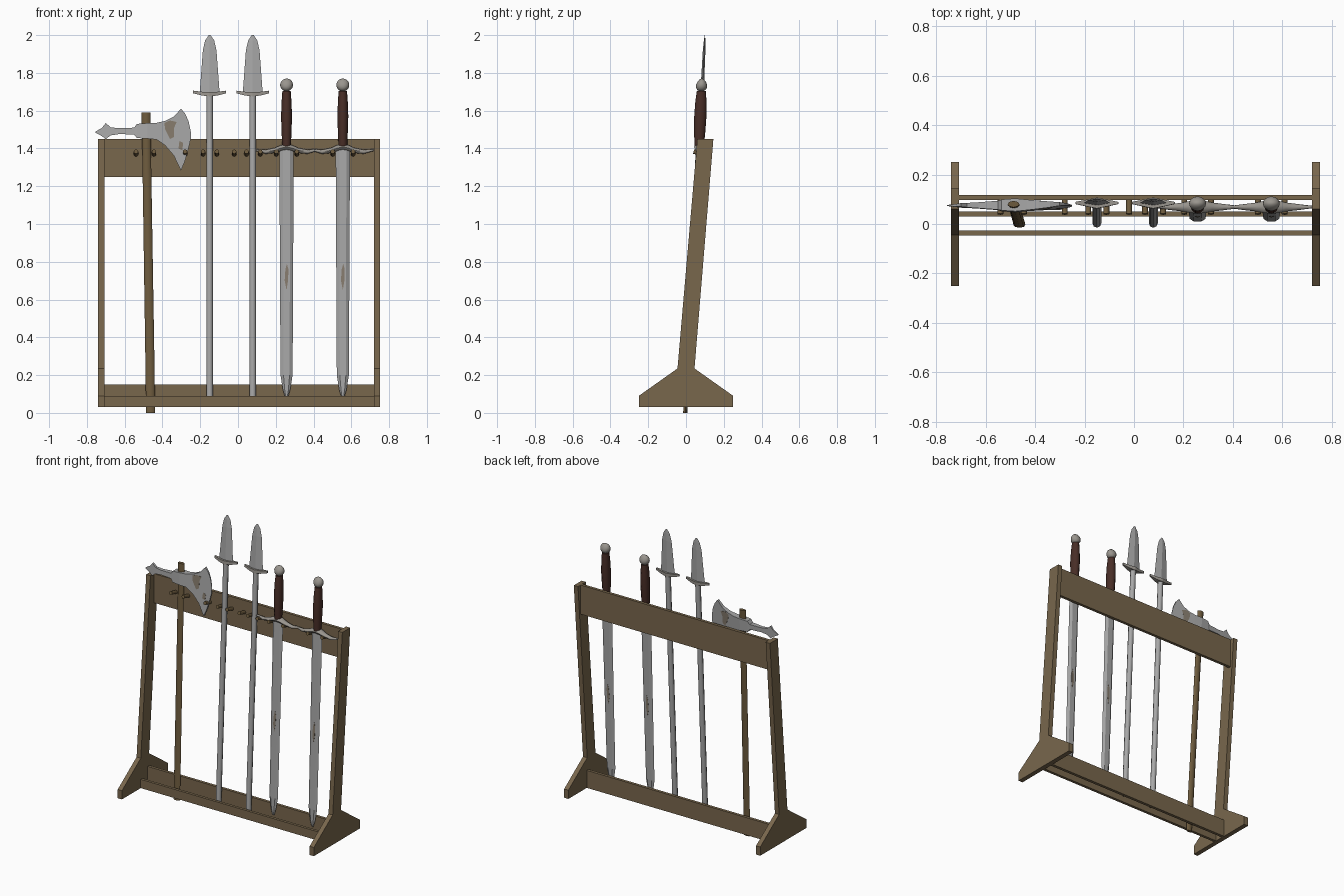
import bpy, bmesh
from math import cos, sin, pi, radians, sqrt
from mathutils import Vector

cube = bpy.data.objects.get("Cube")
if cube:
    bpy.data.objects.remove(cube, do_unlink=True)


def material(name, r, g, b):
    m = bpy.data.materials.new(name)
    m.use_nodes = True
    m.diffuse_color = (r, g, b, 1)
    m.node_tree.nodes["Principled BSDF"].inputs["Base Color"].default_value = (r, g, b, 1)
    return m


WOOD = material("rack wood", 0.19, 0.135, 0.073)
HAFT = material("haft wood", 0.155, 0.105, 0.048)
STEEL = material("steel", 0.39, 0.39, 0.39)
FITTING = material("dull fitting metal", 0.32, 0.30, 0.27)
LEATHER = material("grip leather", 0.065, 0.027, 0.02)
RUST = material("worn steel", 0.24, 0.20, 0.155)


def finish(name, bm, mat, lean=(0, 0), smooth=False):
    """Lean the mesh back (offset, slope) and turn it into an object."""
    for v in bm.verts:
        v.co.y += lean[0] + lean[1] * v.co.z
    bmesh.ops.recalc_face_normals(bm, faces=bm.faces)
    me = bpy.data.meshes.new(name)
    bm.to_mesh(me)
    bm.free()
    me.materials.append(mat)
    ob = bpy.data.objects.new(name, me)
    bpy.context.collection.objects.link(ob)
    if smooth:
        bpy.ops.object.select_all(action="DESELECT")
        ob.select_set(True)
        bpy.context.view_layer.objects.active = ob
        bpy.ops.object.shade_smooth_by_angle(angle=radians(50))
    return ob


def loft(name, stations, sides, mat, x=0, axis="z", lean=(0, 0), square=False, smooth=False):
    """Stations: (place on axis, sideways centre, half width, half depth)."""
    bm = bmesh.new()
    rings = []
    turn, grow = (pi / 4, sqrt(2)) if square else (0, 1)
    for t, c, a, b in stations:
        ring = []
        for i in range(sides):
            ang = turn + 2 * pi * i / sides
            u, y = c + a * grow * cos(ang), b * grow * sin(ang)
            ring.append(bm.verts.new((x + u, y, t) if axis == "z" else (x + t, y, u)))
        rings.append(ring)
    for r, s in zip(rings, rings[1:]):
        for i in range(sides):
            j = (i + 1) % sides
            bm.faces.new((r[i], r[j], s[j], s[i]))
    bm.faces.new(rings[0])
    bm.faces.new(rings[-1])
    return finish(name, bm, mat, lean, smooth)


def prism(name, lower, upper, mat, lean=(0, 0)):
    """Solid between two matching outlines."""
    bm = bmesh.new()
    p = [bm.verts.new(v) for v in lower]
    q = [bm.verts.new(v) for v in upper]
    bm.faces.new(p)
    bm.faces.new(q)
    for i in range(len(p)):
        j = (i + 1) % len(p)
        bm.faces.new((p[i], p[j], q[j], q[i]))
    return finish(name, bm, mat, lean)


def rail(name, y0, y1, z0, z1):
    ring = [(y0, z0), (y1, z0), (y1, z1), (y0, z1)]
    return prism(name, [(-0.715, *p) for p in ring], [(0.725, *p) for p in ring], WOOD)


def worn_patch(name, outline, depth, lean):
    """Thin plates on both faces of a blade; depth(x) is its half thickness."""
    for side, word in ((-1, "front"), (1, "back")):
        prism(f"{name}_{word}",
              [(x, side * (depth(x) - 0.002), z) for x, z in outline],
              [(x, side * (depth(x) + 0.001), z) for x, z in outline], RUST, lean)


# Rack: two leaning ends with splayed feet, and three rails
end = [(-0.25, 0.03), (0.25, 0.03), (0.25, 0.09), (0.045, 0.235),
       (0.145, 1.45), (0.06, 1.45), (-0.045, 0.235), (-0.25, 0.09)]
for name, x in (("right_end", -0.74), ("left_end", 0.72)):
    prism(name, [(x, *p) for p in end], [(x + 0.032, *p) for p in end], WOOD)
rail("top_rail", 0.097, 0.117, 1.25, 1.45)
rail("bottom_back_rail", 0.03, 0.05, 0.03, 0.15)
rail("bottom_front_rail", -0.046, -0.027, 0.03, 0.09)

# Pegs that hold the weapons, tilted up towards the front
for i, x in enumerate((-0.54, -0.445, -0.28, -0.185, -0.112, -0.02,
                       0.045, 0.118, 0.203, 0.311, 0.501, 0.609)):
    bm = bmesh.new()
    bmesh.ops.create_cone(bm, cap_ends=True, segments=8, radius1=0.012, radius2=0.012, depth=0.07)
    aim = Vector((0, -0.97, 0.24)).to_track_quat("Z", "Y")
    for v in bm.verts:
        v.co = aim @ v.co + Vector((x, 0.074, 1.375))
    finish(f"peg_{i + 1}", bm, HAFT, smooth=True)

# Spears
SPEAR = (0.0, 0.05)
for n, x in enumerate((-0.15, 0.078), 1):
    loft(f"spear_shaft_{n}", [(0.06, 0, 0.018, 0.018), (1.69, 0, 0.018, 0.018)],
         8, STEEL, x, lean=SPEAR, smooth=True)
    loft(f"spear_guard_{n}", [(-0.087, 1.699, 0.007, 0.004), (-0.04, 1.69, 0.01, 0.014),
                              (0, 1.688, 0.012, 0.022), (0.04, 1.69, 0.01, 0.014),
                              (0.087, 1.699, 0.007, 0.004)],
         4, FITTING, x, "x", SPEAR, square=True)
    loft(f"spear_blade_{n}", [(1.69, 0, 0.053, 0.009), (1.92, 0, 0.036, 0.007),
                              (1.972, 0, 0.024, 0.004), (2.0, 0, 0.005, 0.001)],
         4, STEEL, x, lean=SPEAR)

# Swords, hanging point down
SWORD = (0.013, 0.04)
for n, x in enumerate((0.257, 0.555), 1):
    loft(f"sword_blade_{n}", [(0.08, 0, 0.007, 0.004), (0.12, 0, 0.019, 0.009),
                              (0.2, 0, 0.032, 0.012), (1.4, 0, 0.038, 0.014)],
         6, STEEL, x, lean=SWORD)
    half = [(0.165, 1.392, 0.005, 0.005), (0.11, 1.382, 0.011, 0.012),
            (0.06, 1.39, 0.014, 0.018), (0.03, 1.402, 0.016, 0.024)]
    guard = [(-t, *rest) for t, *rest in half] + [(0, 1.408, 0.017, 0.028)] + half[::-1]
    loft(f"sword_guard_{n}", guard, 8, FITTING, x, "x", SWORD, smooth=True)
    loft(f"sword_grip_{n}", [(1.41, 0, 0.023, 0.025), (1.48, 0, 0.026, 0.031),
                             (1.57, 0, 0.029, 0.034), (1.65, 0, 0.026, 0.031),
                             (1.705, 0, 0.022, 0.025)],
         10, LEATHER, x, lean=SWORD, smooth=True)
    # Round pommel, thinned front to back towards its top
    bm = bmesh.new()
    bmesh.ops.create_uvsphere(bm, u_segments=16, v_segments=10, radius=0.034)
    for v in bm.verts:
        v.co.y *= 0.85 - 6 * v.co.z
        v.co += Vector((x, 0, 1.736))
    finish(f"sword_pommel_{n}", bm, FITTING, SWORD, True)
    patch = [(-0.01, 0.7), (0.0, 0.65), (0.008, 0.7), (0.01, 0.76), (0.002, 0.79), (-0.006, 0.76)]
    worn_patch(f"sword_wear_{n}", [(x + u, z) for u, z in patch], lambda _: 0.0115, SWORD)

# Axe
AXE = (-0.004, 0.053)
loft("axe_haft", [(0.0, -0.463, 0.024, 0.011), (0.25, -0.466, 0.024, 0.012),
                  (1.4, -0.484, 0.023, 0.013), (1.59, -0.487, 0.024, 0.013)],
     8, HAFT, lean=AXE, smooth=True)


def axe_depth(x):
    return 0.021 - 0.105 * (x + 0.43)


# Head outline from back spike to cutting edge: (x, bottom, top, half depth)
outline = [(-0.755, 1.484, 1.489, 0.002), (-0.72, 1.465, 1.509, 0.005),
           (-0.70, 1.449, 1.535, 0.007), (-0.675, 1.469, 1.512, 0.009),
           (-0.63, 1.476, 1.507, 0.012), (-0.55, 1.474, 1.51, 0.018),
           (-0.535, 1.455, 1.53, 0.022), (-0.48, 1.452, 1.534, 0.026)]
outline += [(x, lo, hi, axe_depth(x)) for x, lo, hi in (
    (-0.43, 1.447, 1.536), (-0.385, 1.415, 1.546), (-0.34, 1.362, 1.568),
    (-0.302, 1.282, 1.61), (-0.28, 1.335, 1.585), (-0.262, 1.4, 1.545), (-0.25, 1.45, 1.49))]
loft("axe_head", [(x, (lo + hi) / 2, (hi - lo) / 2, d) for x, lo, hi, d in outline],
     4, STEEL, axis="x", lean=AXE, square=True)
worn_patch("axe_wear_large", [(-0.385, 1.5), (-0.36, 1.45), (-0.34, 1.46), (-0.338, 1.51),
                              (-0.325, 1.54), (-0.36, 1.548), (-0.39, 1.535)], axe_depth, AXE)
worn_patch("axe_wear_small", [(-0.315, 1.4), (-0.295, 1.39), (-0.29, 1.43), (-0.31, 1.44)],
           axe_depth, AXE)
